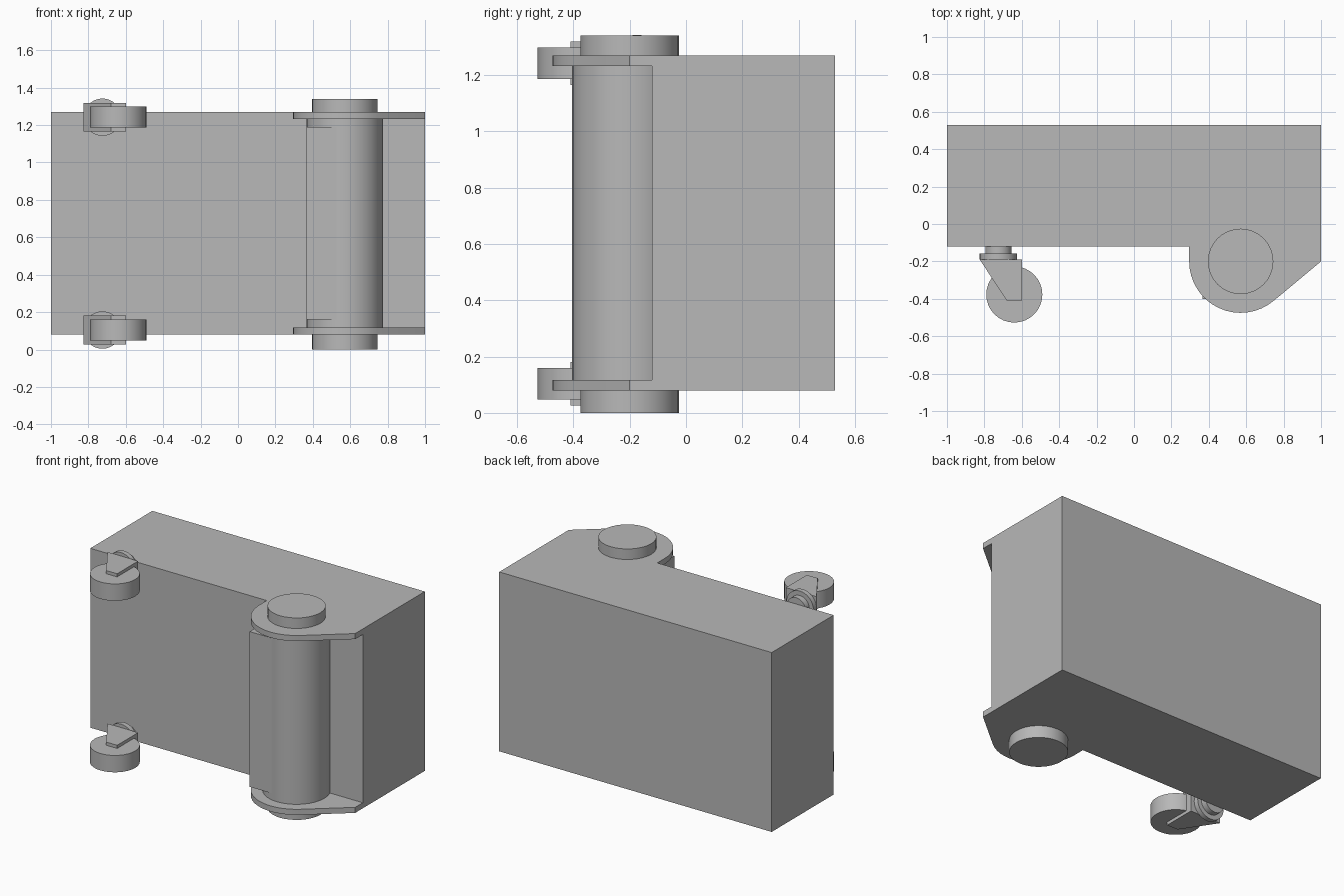
import bpy, bmesh, math
from mathutils import Matrix

cube = bpy.data.objects.get("Cube")
if cube:
    bpy.data.objects.remove(cube, do_unlink=True)

grey = bpy.data.materials.new("plain grey")
grey.use_nodes = True
COLOUR = (0.48, 0.48, 0.48, 1)
grey.diffuse_color = COLOUR
grey.node_tree.nodes["Principled BSDF"].inputs["Base Color"].default_value = COLOUR


def finish(name, bm, smooth=False):
    bmesh.ops.recalc_face_normals(bm, faces=bm.faces)
    mesh = bpy.data.meshes.new(name)
    bm.to_mesh(mesh)
    bm.free()
    mesh.materials.append(grey)
    obj = bpy.data.objects.new(name, mesh)
    bpy.context.collection.objects.link(obj)
    if smooth:
        bpy.ops.object.select_all(action='DESELECT')
        obj.select_set(True)
        bpy.context.view_layer.objects.active = obj
        bpy.ops.object.shade_smooth_by_angle(angle=math.radians(35))
    return obj


def prism(name, outline, z0, z1, smooth=False):
    """Extrude an xy outline from z0 to z1."""
    bm = bmesh.new()
    face = bm.faces.new([bm.verts.new((x, y, z0)) for x, y in outline])
    top = bmesh.ops.extrude_face_region(bm, geom=[face])["geom"]
    verts = [g for g in top if isinstance(g, bmesh.types.BMVert)]
    bmesh.ops.translate(bm, verts=verts, vec=(0, 0, z1 - z0))
    return finish(name, bm, smooth)


def box(name, x0, x1, y0, y1, z0, z1):
    return prism(name, [(x0, y0), (x1, y0), (x1, y1), (x0, y1)], z0, z1)


def cylinder(name, centre, radius, length, axis='Z'):
    bm = bmesh.new()
    bmesh.ops.create_cone(bm, cap_ends=True, segments=32, radius1=radius,
                          radius2=radius, depth=length)
    if axis == 'Y':
        bmesh.ops.rotate(bm, verts=bm.verts, matrix=Matrix.Rotation(math.pi / 2, 3, 'X'))
    bmesh.ops.translate(bm, verts=bm.verts, vec=centre)
    return finish(name, bm, True)


# Main body
FRONT, BOTTOM, TOP = -0.12, 0.08, 1.27
box("body", -1, 1, FRONT, 0.53, BOTTOM, TOP)

# Roller with its square-cornered backing block
RX, RY = 0.57, -0.2
MID = (BOTTOM + TOP) / 2
cylinder("roller", (RX, RY, MID), 0.205, 1.12)
box("roller_backing", 0.365, RX, -0.4, FRONT, 0.16, 1.19)

# Rounded end plates: an arc that runs tangentially to the outer corner
R = 0.275
end = 2 * math.pi - math.acos(R / (1 - RX))
arc = [(RX + R * math.cos(a), RY + R * math.sin(a))
       for a in (math.pi + (end - math.pi) * i / 16 for i in range(17))]
plate = [(RX - R, FRONT)] + arc + [(1, RY), (1, FRONT)]
for side, z0, z1 in (("lower", BOTTOM, 0.117), ("upper", 1.233, TOP)):
    prism(side + "_end_plate", plate, z0, z1, True)

# Axle caps outside the end plates
cylinder("lower_axle_cap", (RX, RY, 0.04), 0.175, 0.08)
cylinder("upper_axle_cap", (RX, RY, 1.305), 0.175, 0.07)

# Swivel casters: stem, disc, fork and wheel
fork = [(-0.825, -0.19), (-0.6, -0.19), (-0.6, -0.41), (-0.68, -0.41)]
for side, z in (("lower", 0.104), ("upper", 1.242)):
    cylinder(side + "_caster_stem", (-0.725, -0.14, z), 0.07, 0.04, 'Y')
    cylinder(side + "_caster_disc", (-0.725, -0.174, z), 0.1, 0.032, 'Y')
    prism(side + "_caster_fork", fork, z - 0.077, z + 0.077)
    cylinder(side + "_caster_wheel", (-0.64, -0.377, z), 0.15, 0.112)
